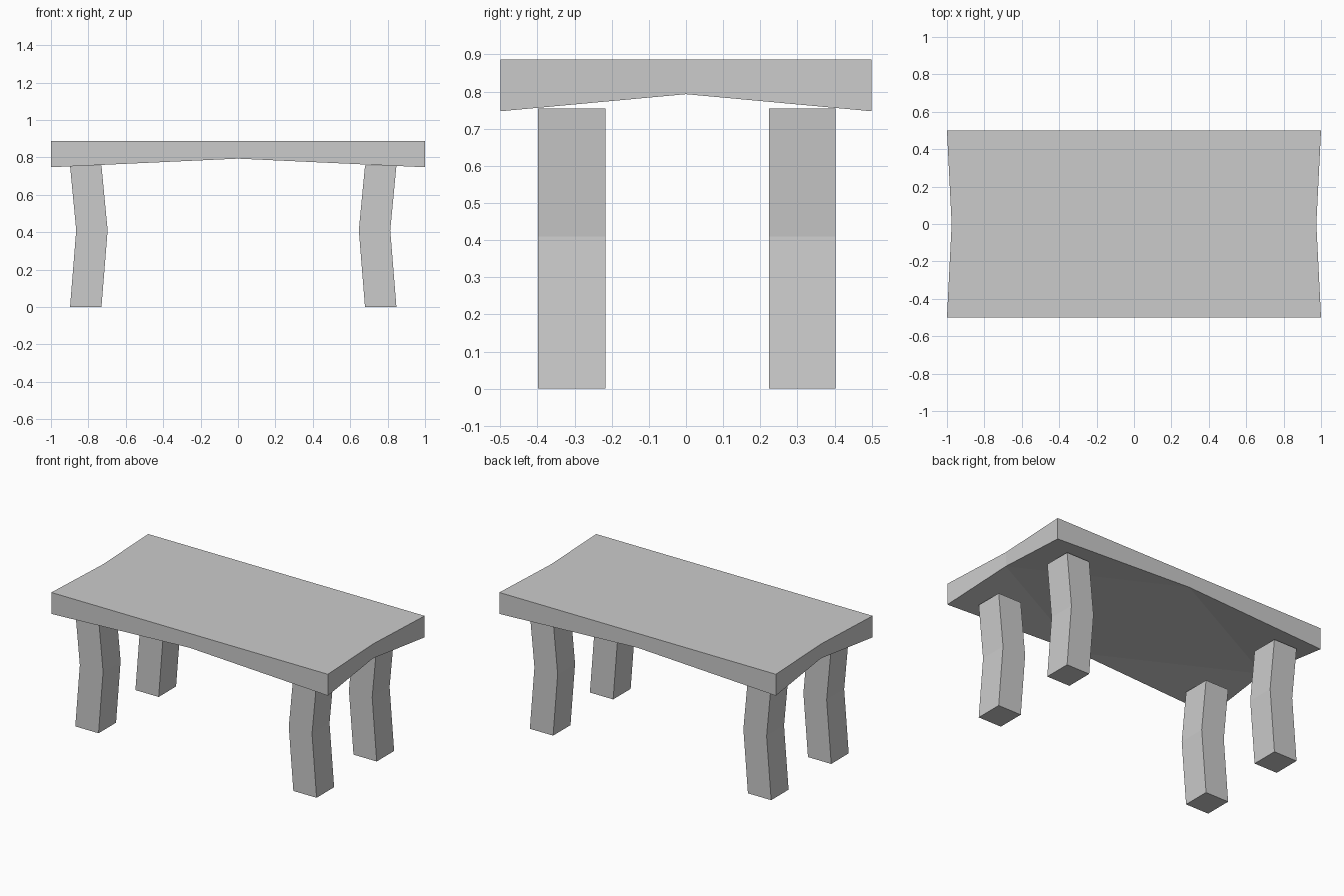
import bpy

if "Cube" in bpy.data.objects:
    bpy.data.objects.remove(bpy.data.objects["Cube"])


def make_object(name, verts, faces):
    mesh = bpy.data.meshes.new(name)
    mesh.from_pydata(verts, [], faces)
    mesh.update()
    obj = bpy.data.objects.new(name, mesh)
    bpy.context.collection.objects.link(obj)
    return obj


# Tabletop: flat top with waisted ends, underside raised between the corners
outline = [(-1, -0.5), (0, -0.5), (1, -0.5), (0.975, 0),
           (1, 0.5), (0, 0.5), (-1, 0.5), (-0.975, 0)]
n = len(outline)
bottom = [(x, y, 0.747 if i % 2 == 0 else 0.793) for i, (x, y) in enumerate(outline)]
top = [(x, y, 0.887) for x, y in outline]
faces = [tuple(range(n, 2 * n))]
faces += [(i, (i + 1) % n, n + (i + 1) % n, n + i) for i in range(n)]
faces += [(7, 5, 3, 1)]
faces += [((i + 1) % n, i, (i - 1) % n) for i in range(0, n, 2)]
make_object("tabletop", bottom + top, faces)


# Legs: square posts with a knee bent toward the middle of the table
def make_leg(name, x0, x1, y0, y1, bend):
    verts = []
    for z, dx in ((0, 0), (0.41, bend), (0.755, 0)):
        verts += [(x0 + dx, y0, z), (x1 + dx, y0, z), (x1 + dx, y1, z), (x0 + dx, y1, z)]
    faces = [(3, 2, 1, 0), (8, 9, 10, 11)]
    for ring in (0, 4):
        faces += [(ring + i, ring + (i + 1) % 4, ring + 4 + (i + 1) % 4, ring + 4 + i)
                  for i in range(4)]
    make_object(name, verts, faces)


for side, x0, x1, bend in (("left", -0.898, -0.73, 0.033), ("right", 0.679, 0.847, -0.033)):
    for end, y0, y1 in (("front", -0.398, -0.217), ("back", 0.223, 0.403)):
        make_leg(f"{end}_{side}_leg", x0, x1, y0, y1, bend)
